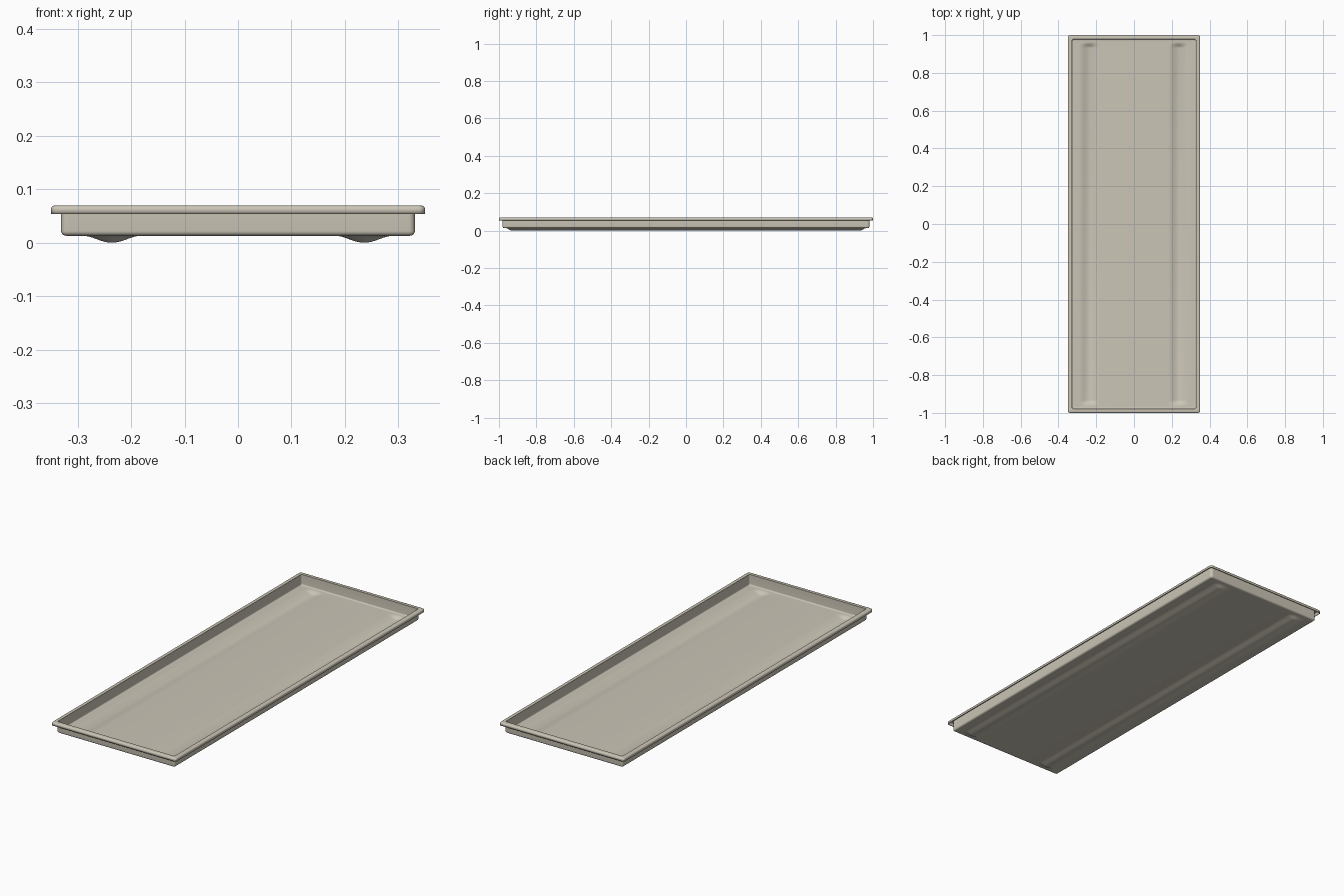
import bpy, bmesh, math

if "Cube" in bpy.data.objects:
    bpy.data.objects.remove(bpy.data.objects["Cube"])

THICK = 0.003
FLOOR = 0.016          # height of the inside floor
RIB_X, RIB_HALF, RIB_DEPTH = 0.236, 0.055, 0.013
CX, CY = 0.312, 0.962  # edges of the flat floor grid


def smooth(t):
    t = max(0.0, min(1.0, t))
    return t * t * (3 - 2 * t)


def floor_z(x, y):
    """Floor height with two long grooves that fade out at both ends."""
    d = abs(abs(x) - RIB_X) / RIB_HALF
    bell = 0.5 + 0.5 * math.cos(math.pi * min(d, 1))
    return FLOOR - RIB_DEPTH * bell * smooth((CY - abs(y)) / 0.03)


# Grid lines: dense across the grooves and near their ends
rib = [RIB_X - RIB_HALF + 2 * RIB_HALF * i / 16 for i in range(17)]
xs = sorted([-CX, 0, CX] + rib + [-x for x in rib])
ends = [CY - 0.03 * i / 6 for i in range(7)]
ys = sorted(ends + [0] + [-y for y in ends])

bm = bmesh.new()


def ring(hx, hy, z, r, seg=5):
    """Rounded rectangle, counter-clockwise, matching the floor grid lines."""
    pts = []
    sides = [[(x, -hy) for x in xs], [(hx, y) for y in ys],
             [(x, hy) for x in reversed(xs)], [(-hx, y) for y in reversed(ys)]]
    corners = [(1, -1, -90), (1, 1, 0), (-1, 1, 90), (-1, -1, 180)]
    for side, (sx, sy, start) in zip(sides, corners):
        pts += side
        for i in range(seg + 1):
            a = math.radians(start + 90 * i / seg)
            pts.append((sx * (hx - r) + r * math.cos(a),
                        sy * (hy - r) + r * math.sin(a)))
    return [bm.verts.new((x, y, z)) for x, y in pts]


# Lip and wall section: (inset from outer edge, height, corner radius)
section = [(0, 0.054, 0.012), (0, 0.062, 0.012)]
for i in range(1, 6):                                    # rounded lip edge
    a = math.radians(90 * i / 5)
    section.append((0.008 * (1 - math.cos(a)), 0.062 + 0.008 * math.sin(a), 0.011))
section += [(0.0215, 0.07, 0.008), (0.022, 0.0695, 0.008)]
for i in range(6):                                       # fillet into the floor
    a = math.radians(90 * i / 5)
    section.append((0.022 + 0.006 * (1 - math.cos(a)),
                    FLOOR + 0.006 * (1 - math.sin(a)), 0.008 - 0.004 * i / 5))

rings = [ring(0.35 - d, 1.0 - d, z, r) for d, z, r in section]
rings.append(ring(CX, CY, FLOOR, 0.0))                   # edge of the floor grid
n = len(rings[0])
for lo, hi in zip(rings, rings[1:]):
    for i in range(n):
        j = (i + 1) % n
        bm.faces.new((lo[i], lo[j], hi[j], hi[i]))

# Floor with its two grooves
grid = [[bm.verts.new((x, y, floor_z(x, y))) for x in xs] for y in ys]
for a, b in zip(grid, grid[1:]):
    for i in range(len(xs) - 1):
        bm.faces.new((a[i], a[i + 1], b[i + 1], b[i]))

bmesh.ops.remove_doubles(bm, verts=bm.verts, dist=1e-5)
bmesh.ops.dissolve_degenerate(bm, edges=bm.edges, dist=1e-6)
bm.normal_update()

mesh = bpy.data.meshes.new("tray")
bm.to_mesh(mesh)
bm.free()
tray = bpy.data.objects.new("tray", mesh)
bpy.context.collection.objects.link(tray)

# Warm grey sheet
mat = bpy.data.materials.new("warm_grey")
mat.diffuse_color = (0.60, 0.56, 0.47, 1)
mat.use_nodes = True
mat.node_tree.nodes["Principled BSDF"].inputs["Base Color"].default_value = mat.diffuse_color
mesh.materials.append(mat)

# Sheet thickness, added below and outside the inner surface
shell = tray.modifiers.new("thickness", 'SOLIDIFY')
shell.thickness = THICK
shell.offset = -1

bpy.context.view_layer.objects.active = tray
tray.select_set(True)
bpy.ops.object.shade_smooth_by_angle(angle=math.radians(35))
